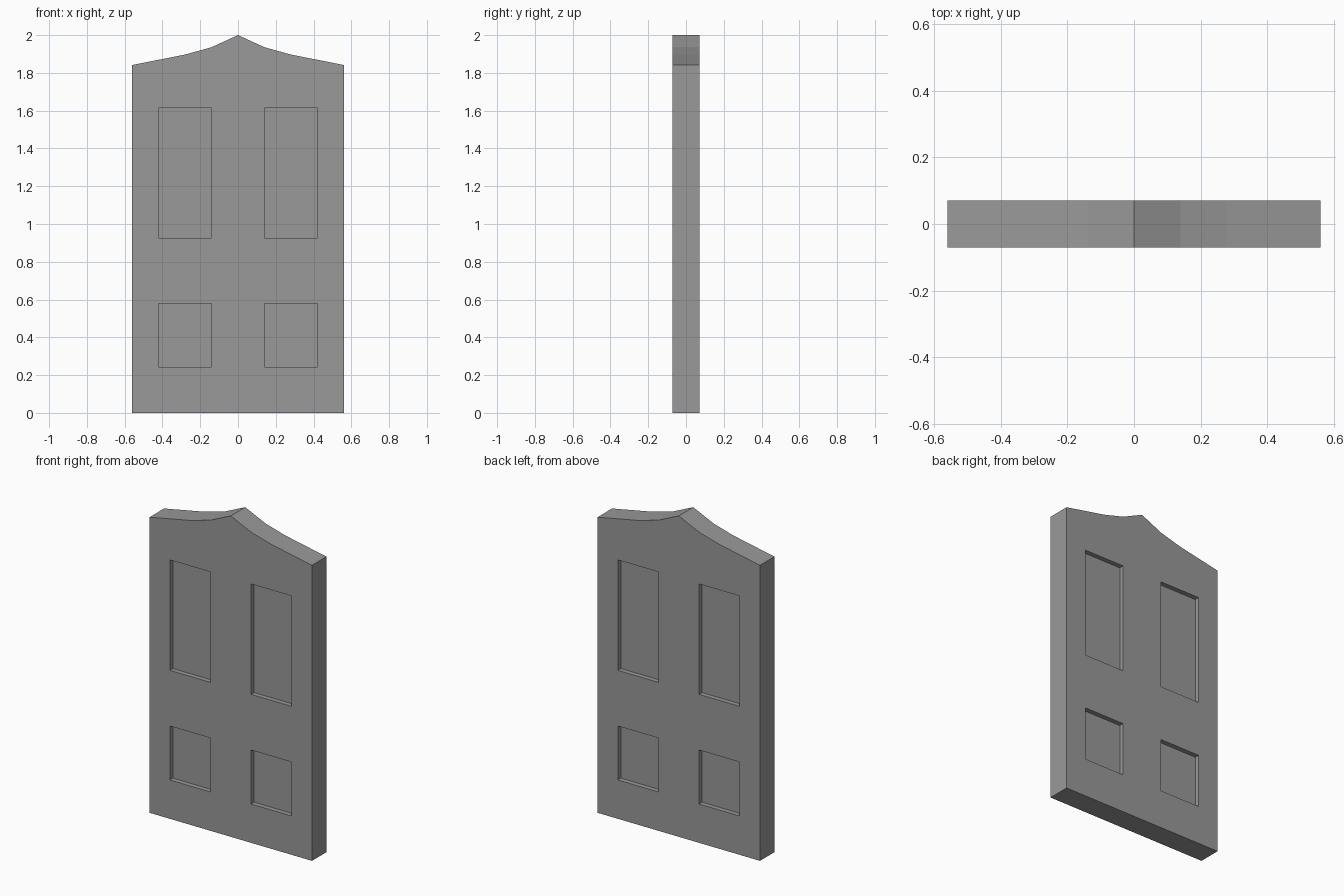
import bpy
import bmesh

cube = bpy.data.objects.get("Cube")
if cube:
    bpy.data.objects.remove(cube, do_unlink=True)

HALF_DEPTH = 0.071
RECESS = 0.03

grey = bpy.data.materials.new("door_grey")
grey.use_nodes = True
colour = (0.32, 0.32, 0.32, 1)
grey.diffuse_color = colour
grey.node_tree.nodes["Principled BSDF"].inputs["Base Color"].default_value = colour


def prism(name, outline, y0, y1):
    """Extrude an x-z outline from y0 to y1."""
    bm = bmesh.new()
    face = bm.faces.new([bm.verts.new((x, y0, z)) for x, z in outline])
    extruded = bmesh.ops.extrude_face_region(bm, geom=[face])["geom"]
    verts = [v for v in extruded if isinstance(v, bmesh.types.BMVert)]
    bmesh.ops.translate(bm, verts=verts, vec=(0, y1 - y0, 0))
    bmesh.ops.recalc_face_normals(bm, faces=bm.faces)
    mesh = bpy.data.meshes.new(name)
    bm.to_mesh(mesh)
    bm.free()
    mesh.materials.append(grey)
    obj = bpy.data.objects.new(name, mesh)
    bpy.context.collection.objects.link(obj)
    return obj


# Slab with a mirrored, pointed ogee top
half = [(0.56, 0), (0.56, 1.842), (0.28, 1.897), (0.14, 1.936)]
outline = half + [(0, 2)] + [(-x, z) for x, z in reversed(half)]
door = prism("door_slab", outline, -HALF_DEPTH, HALF_DEPTH)

# Four recessed panels on the front and four on the back
for side in (-1, 1):
    for x0, x1 in ((-0.42, -0.14), (0.14, 0.42)):
        for z0, z1 in ((0.242, 0.578), (0.925, 1.613)):
            rect = [(x0, z0), (x1, z0), (x1, z1), (x0, z1)]
            cutter = prism("panel_cutter", rect, side * (HALF_DEPTH - RECESS),
                           side * (HALF_DEPTH + 0.1))
            cutter.hide_render = True
            cut = door.modifiers.new("panel_recess", "BOOLEAN")
            cut.operation = "DIFFERENCE"
            cut.solver = "EXACT"
            cut.object = cutter
            bpy.context.view_layer.objects.active = door
            bpy.ops.object.modifier_apply(modifier=cut.name)
            bpy.data.objects.remove(cutter, do_unlink=True)
